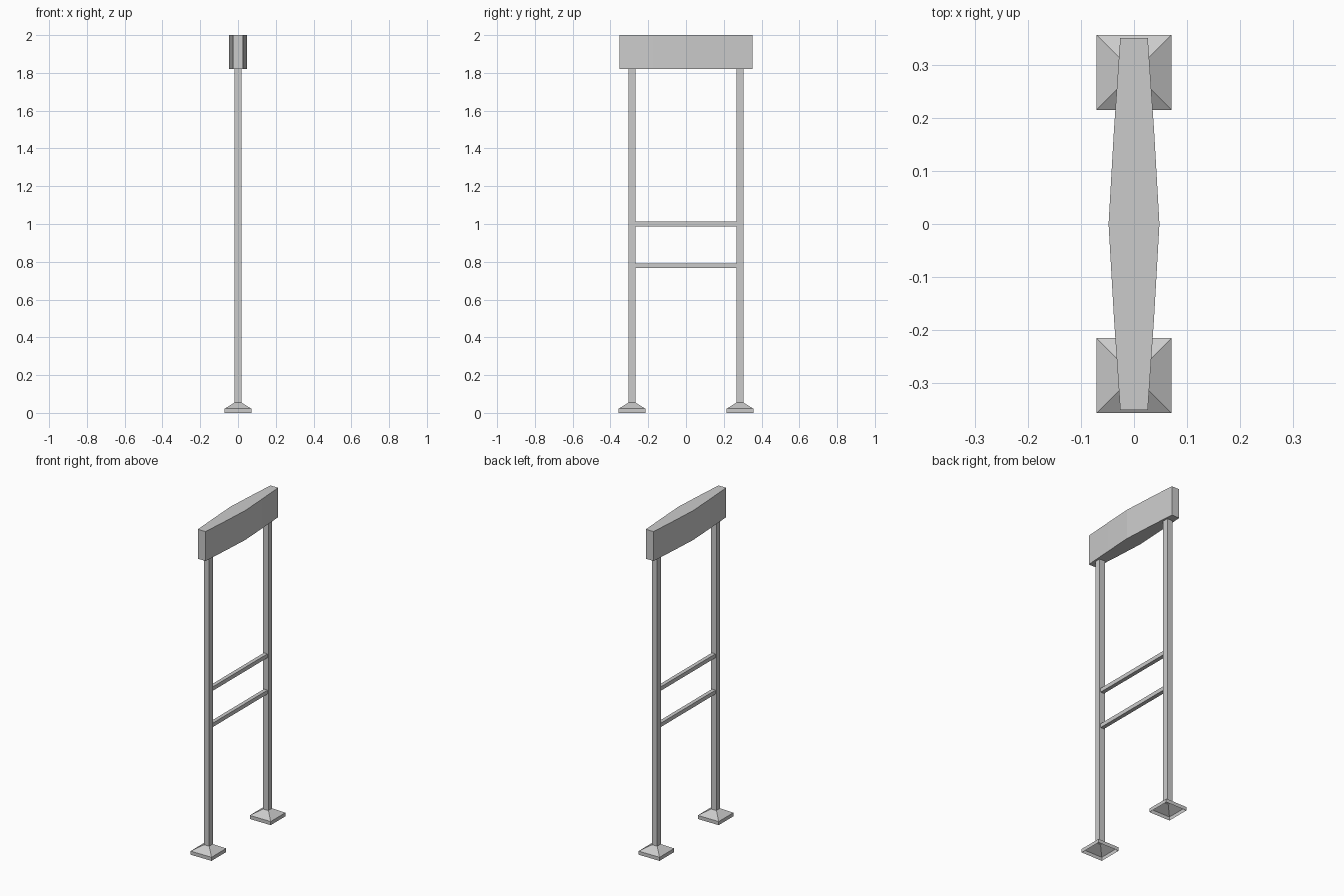
import bpy, bmesh

cube = bpy.data.objects.get("Cube")
if cube:
    bpy.data.objects.remove(cube, do_unlink=True)

# Single grey metal
grey = bpy.data.materials.new("grey_metal")
grey.use_nodes = True
colour = (0.6, 0.6, 0.6, 1)
grey.diffuse_color = colour
grey.node_tree.nodes["Principled BSDF"].inputs["Base Color"].default_value = colour


def loft(name, rings, cap_bottom=True):
    """Skin a stack of equal point rings, listed from bottom to top."""
    bm = bmesh.new()
    loops = [[bm.verts.new(p) for p in ring] for ring in rings]
    for low, high in zip(loops, loops[1:]):
        for i in range(len(low)):
            j = (i + 1) % len(low)
            bm.faces.new((low[i], low[j], high[j], high[i]))
    bm.faces.new(loops[-1])
    if cap_bottom:
        bm.faces.new(loops[0][::-1])
    mesh = bpy.data.meshes.new(name)
    bm.to_mesh(mesh)
    bm.free()
    mesh.materials.append(grey)
    obj = bpy.data.objects.new(name, mesh)
    bpy.context.collection.objects.link(obj)


def rect(hx, hy, y, z):
    return [(-hx, y - hy, z), (hx, y - hy, z), (hx, y + hy, z), (-hx, y + hy, z)]


POST_Y, POST_R = 0.286, 0.018
FOOT_R = 0.071

for side, sign in (("front", -1), ("back", 1)):
    y = sign * POST_Y
    # Hollow foot: short skirt below a sloped top, open underneath
    foot = [(FOOT_R, 0), (FOOT_R, 0.022), (POST_R, 0.055)]
    loft(side + "_foot", [rect(r, r, y, z) for r, z in foot], cap_bottom=False)
    # Square post
    loft(side + "_post", [rect(POST_R, POST_R, y, z) for z in (0.054, 1.82)])

# Cross rails between the posts
for name, z in (("lower_rail", 0.778), ("upper_rail", 1.0)):
    loft(name, [rect(0.012, POST_Y - POST_R, 0, z + dz) for dz in (-0.012, 0.012)])

# Header box, widest in the middle and tapering to both ends
half = [(0.026, -0.351), (0.038, -0.175), (0.048, 0), (0.038, 0.175), (0.026, 0.351)]
outline = half + [(-x, y) for x, y in reversed(half)]
loft("header", [[(x, y, z) for x, y in outline] for z in (1.82, 2.0)])
